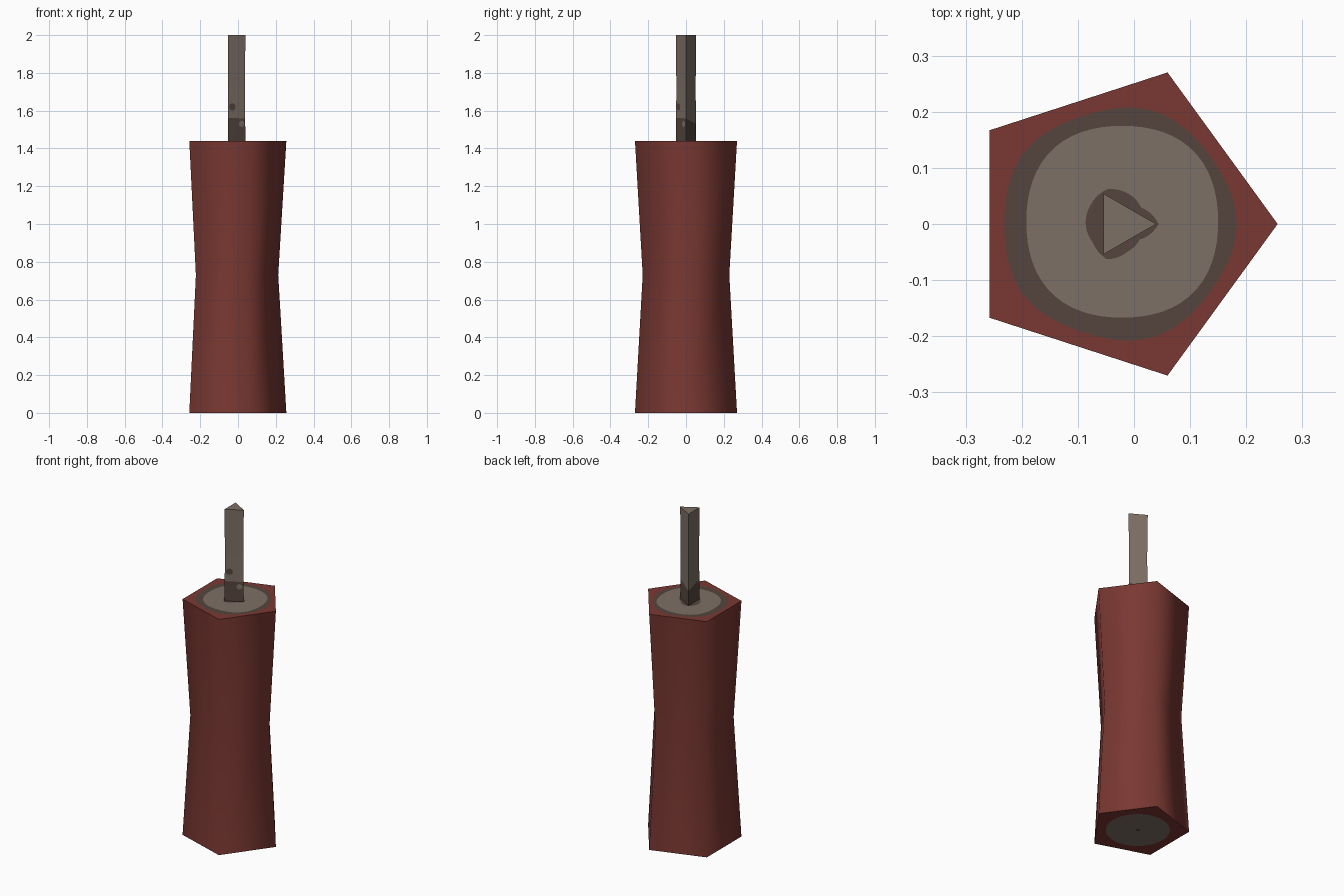
import bpy, bmesh, math
from mathutils import Vector

if "Cube" in bpy.data.objects:
    bpy.data.objects.remove(bpy.data.objects["Cube"])

CX = -0.028          # axis of the body in x
H, MID = 1.44, 0.73  # body height, waist height
R_END, R_WAIST = 0.284, 0.241
N = 60               # samples around the end caps


def material(name, rgb):
    m = bpy.data.materials.new(name)
    lin = [((c / 255 + 0.055) / 1.055) ** 2.4 for c in rgb]
    m.diffuse_color = (*lin, 1)
    m.use_nodes = True
    m.node_tree.nodes["Principled BSDF"].inputs["Base Color"].default_value = m.diffuse_color
    return m


RED = material("brick red paper", (122, 56, 50))
ASH = material("warm grey", (125, 112, 101))
DARK = material("scorched brown", (85, 69, 61))


def finish(name, bm, mats):
    me = bpy.data.meshes.new(name)
    bm.to_mesh(me)
    bm.free()
    for m in mats:
        me.materials.append(m)
    ob = bpy.data.objects.new(name, me)
    bpy.context.collection.objects.link(ob)
    return ob


def polygon(n, r, z, cx):
    return [(cx + r * math.cos(2 * math.pi * i / n),
             r * math.sin(2 * math.pi * i / n), z) for i in range(n)]


def loft(bm, rings):
    """Skin a stack of equal rings; returns the vertex rings."""
    vr = [[bm.verts.new(p) for p in ring] for ring in rings]
    for a, b in zip(vr, vr[1:]):
        n = len(a)
        for i in range(n):
            bm.faces.new((a[i], a[(i + 1) % n], b[(i + 1) % n], b[i]))
    return vr


# Pinched five-sided body wall, shaded smoothly all round
bm = bmesh.new()
loft(bm, [polygon(5, r, z, CX) for r, z in
          ((R_END, 0), (R_WAIST, MID), (R_END, H))])
for f in bm.faces:
    f.smooth = True
finish("body", bm, [RED])


def pentagon(a):
    s = math.radians(36)
    return R_END * math.cos(s) / math.cos((a % (2 * s)) - s)


# Wobbly scorch mark around the fuse
SCORCH = [.072, .050, .057, .065, .060, .058, .056, .066, .052, .047]


def scorch(a):
    t = a / (2 * math.pi) * len(SCORCH)
    i = int(t)
    k = t - i
    return SCORCH[i % 10] * (1 - k) + SCORCH[(i + 1) % 10] * k


def end_cap(name, z, up, bands):
    """Flat cap of nested bands: (radius function, centre offset, colour)."""
    bm = bmesh.new()
    angles = [2 * math.pi * i / N for i in range(N)]
    rings = [[(CX + dx + f(a) * math.cos(a), dy + f(a) * math.sin(a), z)
              for a in angles] for f, (dx, dy), _ in bands]
    vr = loft(bm, rings)
    bm.faces.new(vr[-1])
    bm.faces.ensure_lookup_table()
    for i, f in enumerate(bm.faces):
        f.material_index = bands[i // N][2]
        f.normal_update()
        if (f.normal.z > 0) != up:
            f.normal_flip()
    finish(name, bm, [RED, ASH, DARK])


O = (0, 0)
end_cap("top_cap", H, True, [
    (pentagon, O, 0),
    (lambda a: .207 + .004 * math.cos(5 * a), O, 2),
    (lambda a: .175 - .004 * math.cos(4 * a), (.007, .004), 1),
    (scorch, O, 2)])
end_cap("bottom_cap", 0, False, [
    (pentagon, O, 0),
    (lambda a: .177, O, 1),
    (lambda a: .012, O, 2)])

# Triangular fuse, scorched at its foot along a slanted line
FX, FR = -0.023, 0.0625
bm = bmesh.new()
vr = loft(bm, [polygon(3, r, z, FX) for r, z in
               ((FR, H - .01), (FR * .94, 1.72), (FR, 2.0))])
bm.faces.new(vr[-1])
cut, slant = Vector((FX, 0, 1.55)), Vector((-.15, .3, 1)).normalized()
bmesh.ops.bisect_plane(bm, geom=bm.verts[:] + bm.edges[:] + bm.faces[:],
                       plane_co=cut, plane_no=slant)
for f in bm.faces:
    f.material_index = int((f.calc_center_median() - cut).dot(slant) < 0)
finish("fuse", bm, [ASH, DARK])


# Small spots on the front-right face of the fuse
def spot(name, along, z, r, mat):
    n = Vector((.5, -math.sqrt(.75), 0))
    t = Vector((math.sqrt(.75), .5, 0))
    k = 1 - .06 * (z - H) / (1.72 - H)      # follow the fuse taper
    c = Vector((FX, 0, z)) + n * (FR * .5 * k + .0015) + t * along
    bm = bmesh.new()
    bm.faces.new([bm.verts.new(c + r * (t * math.cos(i * math.pi / 4)
                  + Vector((0, 0, 1)) * math.sin(i * math.pi / 4)))
                  for i in range(8)])
    finish(name, bm, [mat])


spot("scorch_spot", -.026, 1.62, .02, DARK)
spot("clean_spot", .03, 1.53, .017, ASH)
